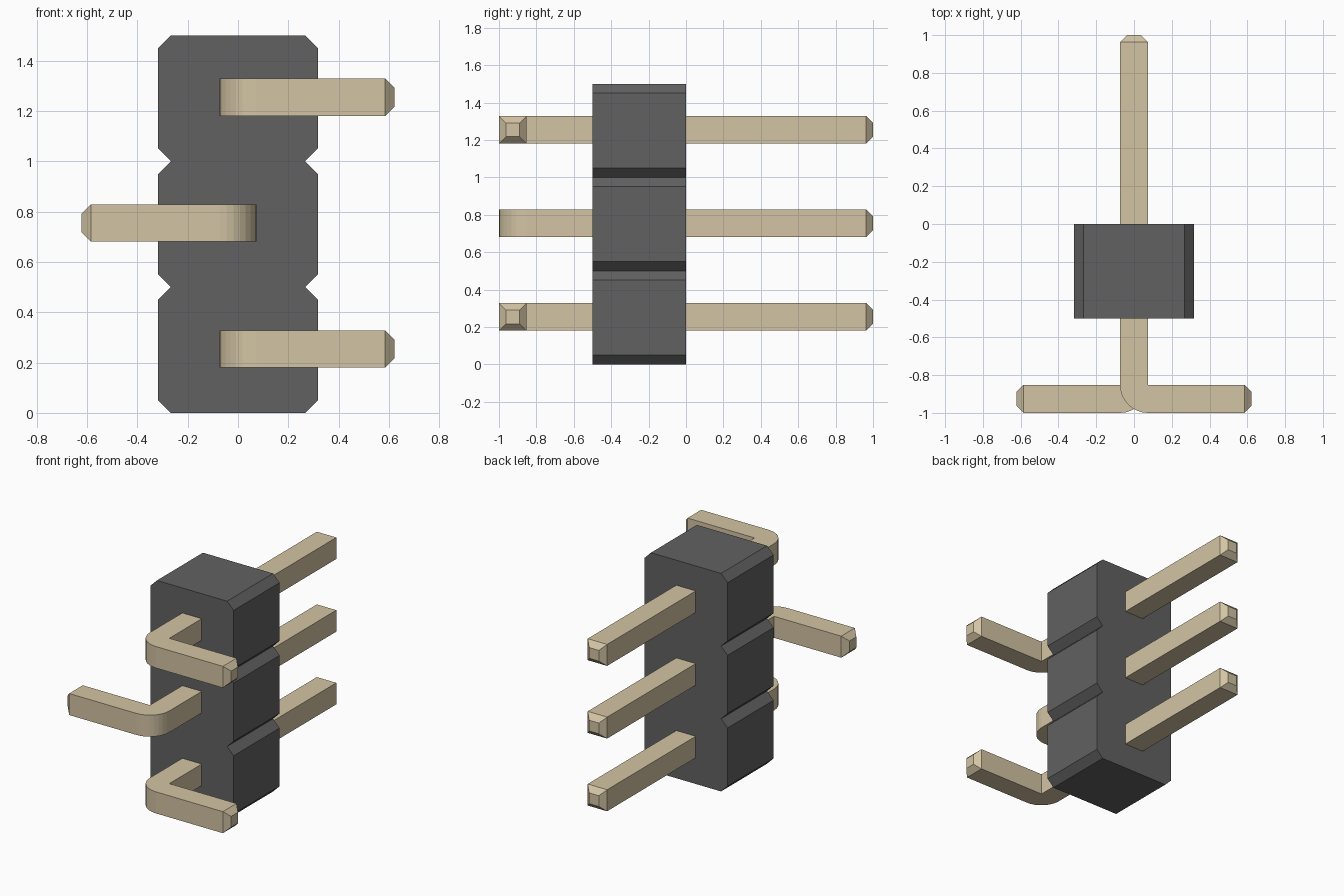
import bpy, bmesh
from math import sin, cos, pi
from mathutils import Vector

if "Cube" in bpy.data.objects:
    bpy.data.objects.remove(bpy.data.objects["Cube"])


def material(name, rgb):
    m = bpy.data.materials.new(name)
    m.diffuse_color = (*rgb, 1)
    m.use_nodes = True
    m.node_tree.nodes["Principled BSDF"].inputs["Base Color"].default_value = m.diffuse_color
    return m


def prism(bm, points, depth):
    """Extrude a closed outline along depth."""
    face = bm.faces.new([bm.verts.new(p) for p in points])
    out = bmesh.ops.extrude_face_region(bm, geom=[face])
    verts = [g for g in out["geom"] if isinstance(g, bmesh.types.BMVert)]
    bmesh.ops.translate(bm, verts=verts, vec=depth)
    bmesh.ops.recalc_face_normals(bm, faces=bm.faces)


def finish(bm, name, mat):
    bmesh.ops.recalc_face_normals(bm, faces=bm.faces)
    mesh = bpy.data.meshes.new(name)
    bm.to_mesh(mesh)
    bm.free()
    mesh.materials.append(mat)
    bpy.context.collection.objects.link(bpy.data.objects.new(name, mesh))


plastic = material("dark_plastic", (0.12, 0.12, 0.12))
metal = material("pale_metal", (0.65, 0.55, 0.37))

PITCH, COUNT = 0.5, 3
HALF_X, CHAMFER = 0.317, 0.05
W = 0.074            # half width of a pin
TIP = 0.037          # half width and length of the tapered tips
REACH = 0.622        # sideways reach of the bent leg

# Housing: notched outline in xz, extruded through y
right = []
for i in range(COUNT):
    z = i * PITCH
    right += [(HALF_X - CHAMFER, z), (HALF_X, z + CHAMFER),
              (HALF_X, z + PITCH - CHAMFER)]
right.append((HALF_X - CHAMFER, COUNT * PITCH))
outline = right + [(-x, z) for x, z in reversed(right)]
bm = bmesh.new()
prism(bm, [(x, -0.5, z) for x, z in outline], Vector((0, 0.5, 0)))
finish(bm, "housing", plastic)


# Pins: L-shaped outline with a rounded outer bend, and tapered ends
def pin(name, z, side):
    r = 2 * W
    arc = [(W - r * cos(a), -1 + r - r * sin(a))
           for a in (i * pi / 16 for i in range(9))]
    pts = arc + [(REACH - TIP, -1), (REACH - TIP, -1 + r), (W, -1 + r),
                 (W, 1 - TIP), (-W, 1 - TIP)]
    bm = bmesh.new()
    prism(bm, [(side * x, y, z - W) for x, y in pts], Vector((0, 0, r)))
    for d in (Vector((0, 1, 0)), Vector((side, 0, 0))):
        end = max(bm.faces, key=lambda f: f.calc_center_median().dot(d))
        new = bmesh.ops.extrude_discrete_faces(bm, faces=[end])["faces"][0]
        c = new.calc_center_median()
        for v in new.verts:
            v.co = c + (v.co - c) * (TIP / W) + d * TIP
    finish(bm, name, metal)


for i in range(COUNT):
    pin(f"pin_{i + 1}", 0.254 + i * PITCH, -1 if i % 2 else 1)
